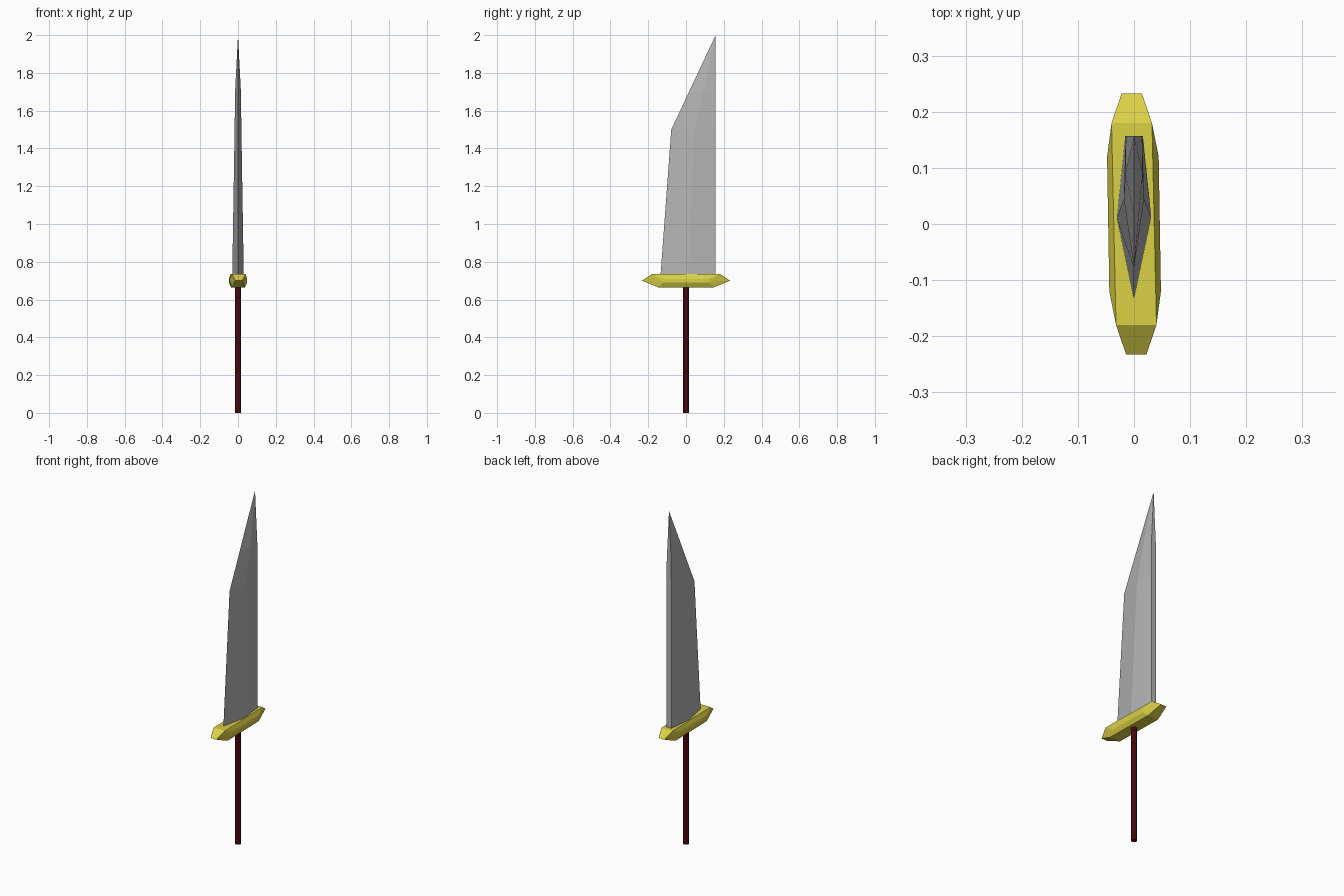
import bpy, bmesh

if "Cube" in bpy.data.objects:
    bpy.data.objects.remove(bpy.data.objects["Cube"])


def material(name, rgb):
    m = bpy.data.materials.new(name)
    m.diffuse_color = (*rgb, 1)
    m.use_nodes = True
    m.node_tree.nodes["Principled BSDF"].inputs["Base Color"].default_value = m.diffuse_color
    return m


def add_object(name, bm, mat):
    bmesh.ops.recalc_face_normals(bm, faces=bm.faces[:])
    mesh = bpy.data.meshes.new(name)
    bm.to_mesh(mesh)
    bm.free()
    mesh.materials.append(mat)
    ob = bpy.data.objects.new(name, mesh)
    bpy.context.collection.objects.link(ob)
    return ob


steel = material("steel grey", (0.46, 0.46, 0.46))
gold = material("gold yellow", (0.70, 0.63, 0.06))
red = material("dark red", (0.11, 0.004, 0.006))

# Blade: five-sided sections (z, edge y, ridge y, ridge half width, spine half width)
SPINE = 0.157
sections = [(0.70, -0.137, 0.01, 0.031, 0.016),
            (1.50, -0.078, 0.045, 0.018, 0.015),
            (1.70, 0.016, 0.09, 0.0155, 0.0145)]
bm = bmesh.new()
rings = []
for z, edge, ridge, rw, sw in sections:
    pts = [(0, edge), (rw, ridge), (sw, SPINE), (-sw, SPINE), (-rw, ridge)]
    rings.append([bm.verts.new((x, y, z)) for x, y in pts])
for a, b in zip(rings, rings[1:]):
    for i in range(5):
        j = (i + 1) % 5
        bm.faces.new((a[i], a[j], b[j], b[i]))
tip = bm.verts.new((0, SPINE, 2.0))
for i in range(5):
    bm.faces.new((rings[-1][i], rings[-1][(i + 1) % 5], tip))
bm.faces.new(rings[0][::-1])
add_object("blade", bm, steel)

# Guard: faceted bar, hull of one half's corners turned by 180 degrees
half = [(-0.022, 0.233, 0.70), (0.014, 0.233, 0.70),
        (-0.040, 0.18, 0.735), (0.032, 0.18, 0.735),
        (-0.048, 0.12, 0.71), (0.044, 0.12, 0.71),
        (-0.048, 0.12, 0.69), (0.044, 0.12, 0.69),
        (-0.036, 0.148, 0.665), (0.030, 0.148, 0.665)]
bm = bmesh.new()
for x, y, z in half:
    bm.verts.new((x, y, z))
    bm.verts.new((-x, -y, z))
bmesh.ops.convex_hull(bm, input=bm.verts[:])
add_object("guard", bm, gold)

# Handle: thin rod
bm = bmesh.new()
bmesh.ops.create_cone(bm, cap_ends=True, segments=10, radius1=0.017, radius2=0.017, depth=0.69)
bmesh.ops.translate(bm, verts=bm.verts[:], vec=(0, 0, 0.345))
add_object("handle", bm, red)
